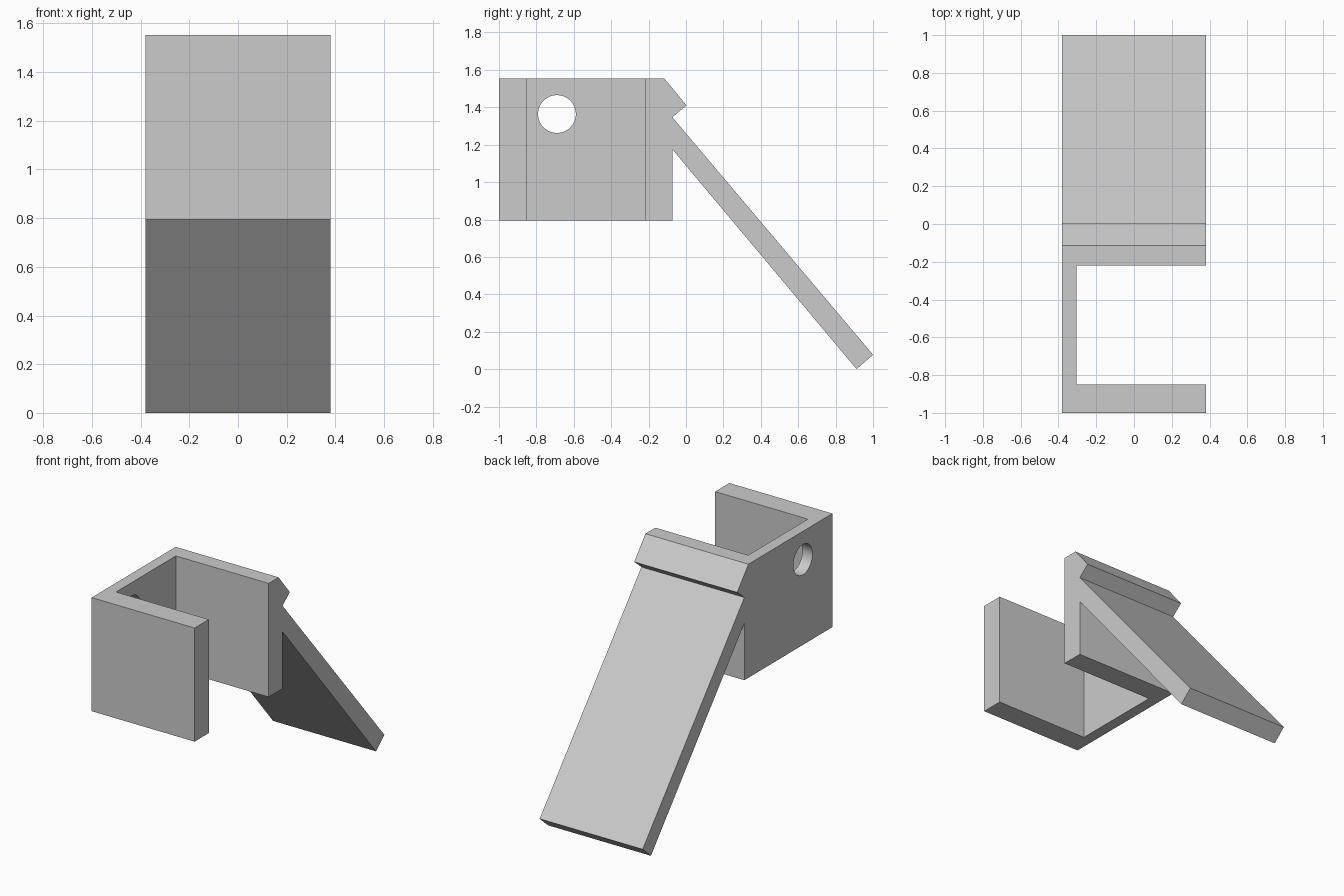
import bpy
import bmesh
from mathutils import Matrix

default = bpy.data.objects.get("Cube")
if default:
    bpy.data.objects.remove(default, do_unlink=True)

HALF_WIDTH = 0.38

grey = bpy.data.materials.new("plain grey")
grey.use_nodes = True
colour = (0.6, 0.6, 0.6, 1)
grey.diffuse_color = colour
grey.node_tree.nodes["Principled BSDF"].inputs["Base Color"].default_value = colour


def new_object(name, bm):
    bmesh.ops.recalc_face_normals(bm, faces=bm.faces)
    mesh = bpy.data.meshes.new(name)
    bm.to_mesh(mesh)
    bm.free()
    mesh.materials.append(grey)
    obj = bpy.data.objects.new(name, mesh)
    bpy.context.collection.objects.link(obj)
    return obj


def extrude_profile(name, points, x0, x1):
    """Extrude a (y, z) outline along x."""
    bm = bmesh.new()
    face = bm.faces.new([bm.verts.new((x0, y, z)) for y, z in points])
    out = bmesh.ops.extrude_face_region(bm, geom=[face])
    verts = [v for v in out["geom"] if isinstance(v, bmesh.types.BMVert)]
    bmesh.ops.translate(bm, verts=verts, vec=(x1 - x0, 0, 0))
    return new_object(name, bm)


def cut(target, cutter):
    cutter.hide_render = True
    mod = target.modifiers.new("cut", "BOOLEAN")
    mod.operation = "DIFFERENCE"
    mod.solver = "EXACT"
    mod.object = cutter
    bpy.context.view_layer.objects.active = target
    bpy.ops.object.modifier_apply(modifier=mod.name)
    bpy.data.objects.remove(cutter, do_unlink=True)


# Bracket outline: block, overhanging lip and sloping ramp
outline = [(-1, 0.795), (-1, 1.553), (-0.115, 1.553), (0.003, 1.41),
           (-0.073, 1.347), (1, 0.077), (0.912, 0), (-0.073, 1.175),
           (-0.073, 0.795)]
bracket = extrude_profile("clip_bracket", outline, -HALF_WIDTH, HALF_WIDTH)

# Channel open at top, bottom and left side
channel = [(-0.85, 0.5), (-0.85, 1.8), (-0.22, 1.8), (-0.22, 0.5)]
cut(bracket, extrude_profile("channel_cutter", channel, -0.305, 0.6))

# Round hole through the side plate
bm = bmesh.new()
bmesh.ops.create_cone(bm, cap_ends=True, segments=64, radius1=0.101,
                      radius2=0.101, depth=0.3,
                      matrix=Matrix.Translation((-0.35, -0.69, 1.364))
                      @ Matrix.Rotation(1.5707963, 4, "Y"))
cut(bracket, new_object("hole_cutter", bm))

# Smooth only the hole wall
bpy.ops.object.select_all(action="DESELECT")
bracket.select_set(True)
bpy.context.view_layer.objects.active = bracket
bpy.ops.object.shade_smooth_by_angle(angle=0.5)
